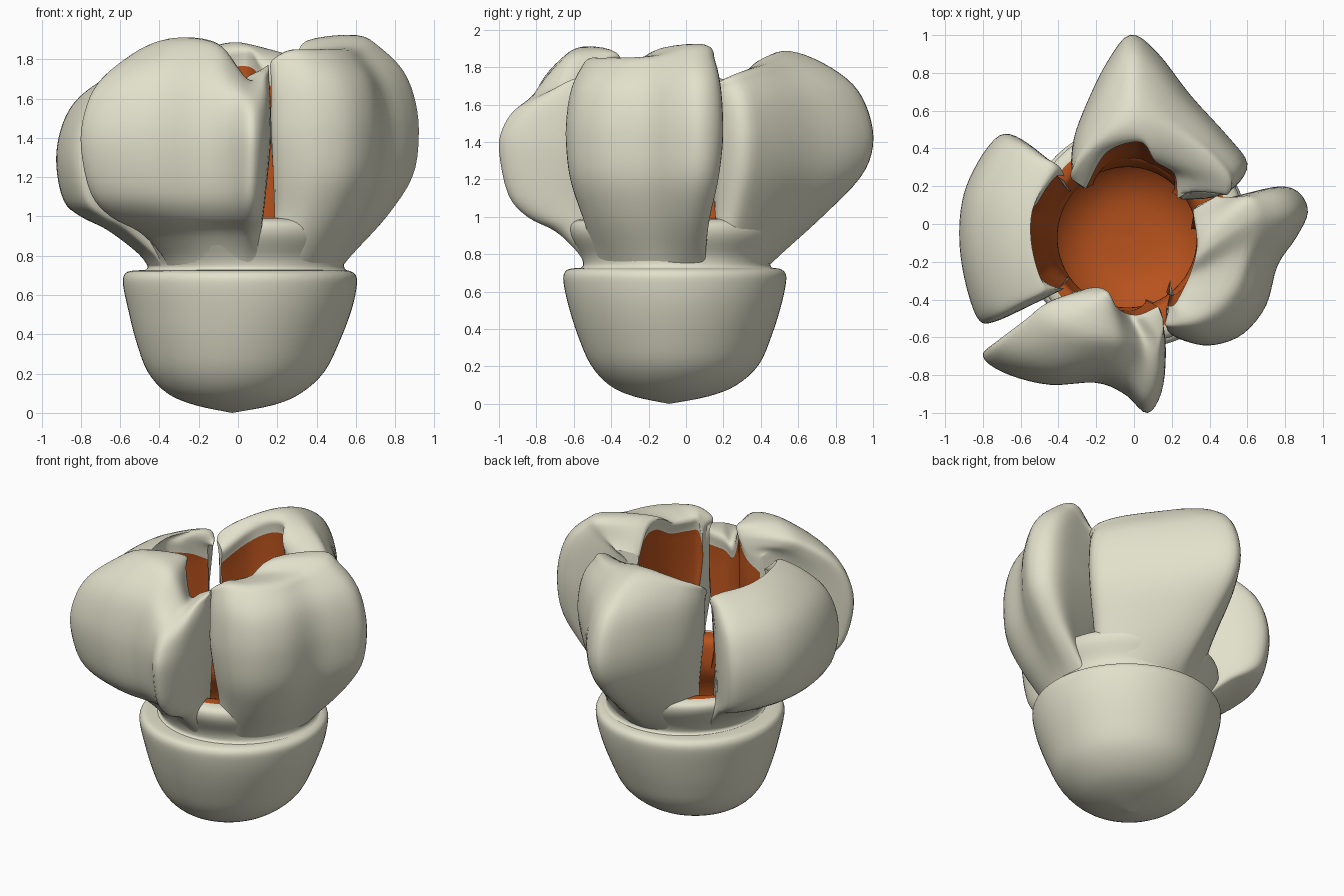
import bpy, math
from mathutils import Vector

if "Cube" in bpy.data.objects:
    bpy.data.objects.remove(bpy.data.objects["Cube"])


def material(name, colour):
    mat = bpy.data.materials.new(name)
    mat.diffuse_color = colour
    mat.use_nodes = True
    mat.node_tree.nodes["Principled BSDF"].inputs["Base Color"].default_value = mat.diffuse_color
    return mat


orange = material("orange_inside", (0.48, 0.085, 0.012, 1))
cream = material("cream_outside", (0.76, 0.75, 0.6, 1))


def spline(pts, t):
    """Catmull-Rom point at t in 0..1 along an open list of points."""
    pts = [Vector(p) for p in pts]
    n = len(pts) - 1
    x = min(max(t, 0), 1) * n
    i = min(int(x), n - 1)
    f = x - i
    a, b = pts[max(i - 1, 0)], pts[i]
    c, d = pts[i + 1], pts[min(i + 2, n)]
    return 0.5 * (2 * b + (c - a) * f + (2 * a - 5 * b + 4 * c - d) * f * f
                  + (3 * b - a - 3 * c + d) * f ** 3)


def make(name, columns, orange_from, wrap, angle=60):
    """Skin a list of vertical point columns; rows past orange_from are orange."""
    rows, n = len(columns[0]), len(columns)
    verts = [p for col in columns for p in col]
    faces, mats = [], []
    for i in range(n if wrap else n - 1):
        for j in range(rows - 1):
            a, b = i * rows + j, (i + 1) % n * rows + j
            faces.append((a, b, b + 1, a + 1))
            mats.append(1 if j >= orange_from else 0)
    if not wrap:
        faces.append(tuple(reversed(range(rows))))
        faces.append(tuple(range((n - 1) * rows, n * rows)))
        mats += [0, 0]
    me = bpy.data.meshes.new(name)
    me.from_pydata(verts, [], faces)
    me.materials.append(cream)
    me.materials.append(orange)
    me.polygons.foreach_set("material_index", mats)
    ob = bpy.data.objects.new(name, me)
    bpy.context.collection.objects.link(ob)
    bpy.ops.object.select_all(action='DESELECT')
    ob.select_set(True)
    bpy.context.view_layer.objects.active = ob
    bpy.ops.object.shade_smooth_by_angle(angle=math.radians(angle))
    return ob


def lathe(name, prof, orange_from=10 ** 6, angle=50, steps=4):
    """Turn (x centre, y centre, radius, z) rows around."""
    m = (len(prof) - 1) * steps
    rows = [spline(prof, j / m) for j in range(m + 1)]
    cols = []
    for k in range(64):
        a = 2 * math.pi * k / 64
        cols.append([(r[0] + r[2] * math.cos(a), r[1] + r[2] * math.sin(a), r[3])
                     for r in rows])
    return make(name, cols, orange_from * steps, True, angle)


# lower cup
lathe("lower_cup", [
    (-.03, -.09, 0, 0), (-.02, -.08, .2, .04), (-.02, -.07, .34, .1),
    (-.01, -.06, .45, .21), (0, -.06, .52, .37), (.01, -.06, .57, .53),
    (.01, -.06, .595, .65), (.01, -.06, .59, .7), (.01, -.06, .56, .722),
    (.03, -.05, .5, .727), (.03, -.05, .46, .727)])

# collar joining the petals, with the orange hollow inside
lathe("collar", [
    (.04, -.05, .515, .725), (.04, -.05, .5, .745), (.03, -.05, .515, .8),
    (.02, -.05, .57, .9), (.01, -.05, .57, .965), (0, -.05, .51, .99),
    (-.04, -.06, .42, .98), (-.05, -.07, .385, .9), (-.03, -.07, .375, .77),
    (-.03, -.07, .44, .6), (-.02, -.07, .42, .37), (-.02, -.07, .25, .22),
    (-.02, -.07, 0, .19)], orange_from=5)


RING, HOLLOW = Vector((.035, -.05)), Vector((-.03, -.065))


def petal(name, outer, inner, heights, rise, pinch=.07, m=48, steps=4):
    """Thick petal: outer and inner outlines, crest heights along its width,
    and the (z, spread) steps by which it swells out of the collar."""
    fall = [(.35, .96), (.65, .81), (.88, .52), (1, .22)]
    mid = (spline(outer, .5) - RING).normalized()
    side = Vector((-mid.y, mid.x))
    if (Vector(outer[0]) - Vector(outer[-1])).dot(side) < 0:
        side = -side
    zm = rise[-1][0]
    cols = []
    for k in range(m + 1):
        u = k / m
        po, pi = spline(outer, u), spline(inner, u)
        h = spline([(v, 0) for v in heights], u)[0]
        base = RING + (po - RING).normalized() * .485
        low = HOLLOW + (pi - HOLLOW).normalized() * .39
        ends = math.copysign(abs(2 * u - 1) ** 3, .5 - u)

        def at(q, z):
            # draw the edges in near the collar so slits open between petals
            q = q - side * ends * pinch * math.exp(-((z - 1.02) / .24) ** 2)
            return (q.x, q.y, z)

        ctrl = [at(base.lerp(po, s), z) for z, s in rise]
        ctrl += [at(base.lerp(po, s), zm + (h - zm) * g) for g, s in fall]
        ctrl += [at(low.lerp(pi, s), z) for z, s in (
            (h - .03, 1), (h - .12, 1), (1.5, .95), (1.25, .7), (1, .25), (.8, 0))]
        n = (len(ctrl) - 1) * steps
        cols.append([spline(ctrl, j / n) for j in range(n + 1)])
    return make(name, cols, (len(rise) + 5) * steps, False)


petal("front_petal",
      [(-.34, -.37), (-.5, -.5), (-.72, -.62), (-.8, -.7), (-.68, -.79), (-.45, -.85),
       (-.2, -.84), (-.05, -.9), (.07, -1), (.15, -.88), (.17, -.65), (.14, -.45)],
      [(-.32, -.36), (-.22, -.34), (-.15, -.37), (-.08, -.46), (.02, -.49), (.13, -.44)],
      [1.72, 1.78, 1.86, 1.91, 1.87, 1.7, 1.74, 1.77],
      [(.73, 0), (.81, .1), (.92, .35), (1, .68), (1.12, .9), (1.35, 1)])

petal("right_petal",
      [(.17, -.45), (.18, -.57), (.3, -.63), (.43, -.64), (.58, -.58), (.7, -.43),
       (.76, -.22), (.86, -.07), (.92, .06), (.88, .16), (.78, .2), (.58, .16), (.32, .09)],
      [(.18, -.44), (.23, -.42), (.31, -.27), (.35, -.1), (.32, .08)],
      [1.74, 1.84, 1.85, 1.86, 1.92, 1.9, 1.75],
      [(.73, 0), (.81, .17), (1, .6), (1.2, .92), (1.4, 1)], .12)

petal("back_petal",
      [(.26, .13), (.42, .14), (.54, .2), (.6, .32), (.5, .46), (.3, .68), (.12, .91),
       (-.02, 1), (-.14, .86), (-.25, .64), (-.32, .45), (-.33, .28), (-.27, .19)],
      [(.24, .14), (.23, .26), (.12, .34), (.03, .44), (-.15, .38), (-.26, .19)],
      [1.67, 1.72, 1.79, 1.87, 1.88, 1.8, 1.7],
      [(.73, 0), (.81, .15), (1, .52), (1.21, .88), (1.38, 1)])

petal("left_petal",
      [(-.42, .29), (-.55, .42), (-.68, .48), (-.78, .4), (-.88, .22), (-.92, .05),
       (-.92, -.15), (-.88, -.36), (-.82, -.51), (-.74, -.52), (-.58, -.45), (-.4, -.36)],
      [(-.42, .27), (-.5, .13), (-.58, .03), (-.54, -.15), (-.51, -.27), (-.4, -.35)],
      [1.65, 1.72, 1.74, 1.75, 1.75, 1.73, 1.65],
      [(.73, 0), (.81, .12), (.93, .45), (1, .74), (1.08, .92), (1.26, 1)], .03)
